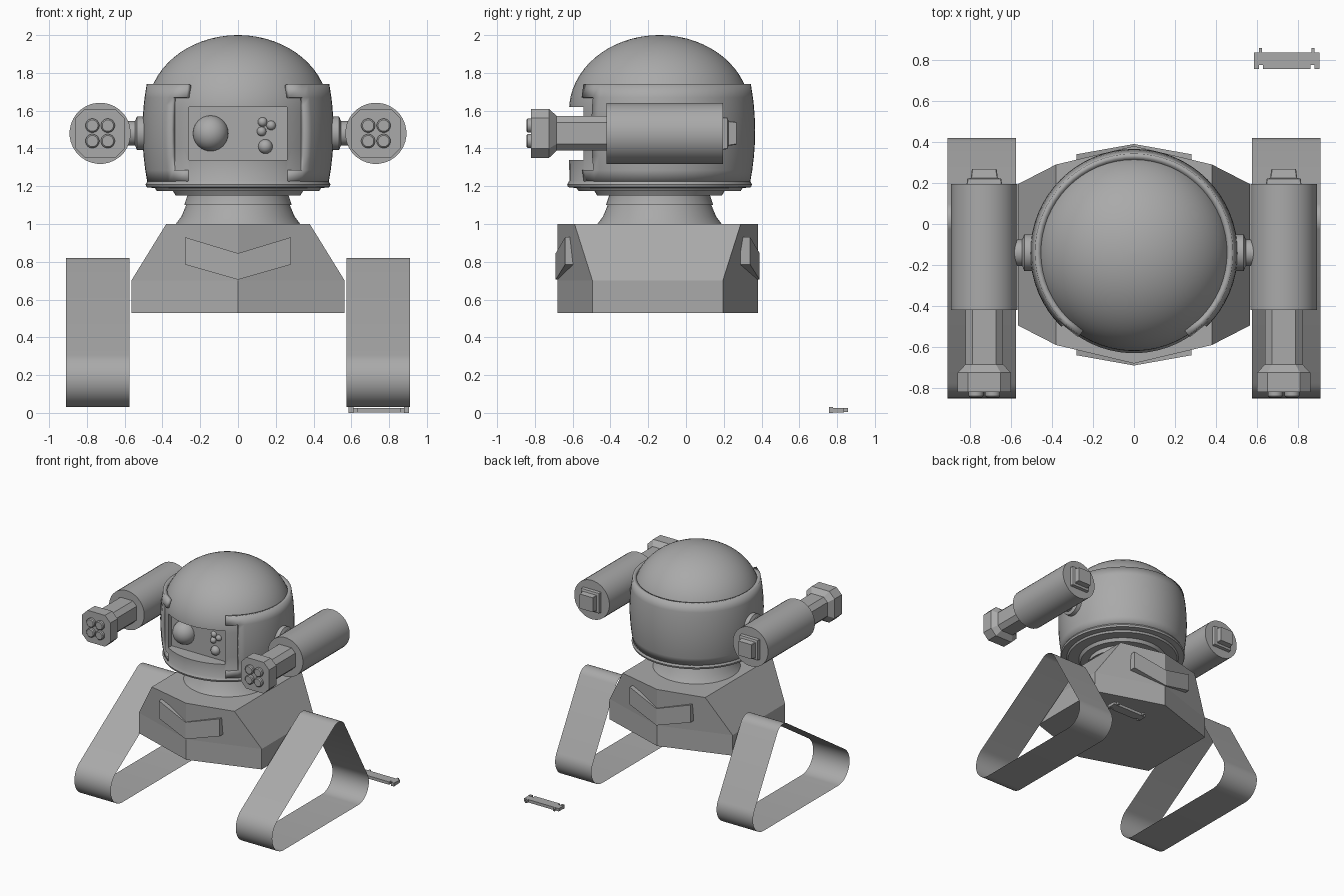
import bpy, bmesh, math
from mathutils import Vector, geometry

cube = bpy.data.objects.get("Cube")
if cube:
    bpy.data.objects.remove(cube, do_unlink=True)

grey = bpy.data.materials.new("mid_grey")
grey.use_nodes = True
GREY = (0.4, 0.4, 0.4, 1)
grey.diffuse_color = GREY
grey.node_tree.nodes["Principled BSDF"].inputs["Base Color"].default_value = GREY

HEAD_Y = -0.14
ARM_X, ARM_Z = 0.73, 1.48


def make(name, bm):
    bmesh.ops.recalc_face_normals(bm, faces=bm.faces)
    mesh = bpy.data.meshes.new(name)
    bm.to_mesh(mesh)
    bm.free()
    mesh.materials.append(grey)
    obj = bpy.data.objects.new(name, mesh)
    bpy.context.collection.objects.link(obj)
    return obj


def smooth(obj, angle=32):
    bpy.ops.object.select_all(action='DESELECT')
    obj.select_set(True)
    bpy.context.view_layer.objects.active = obj
    bpy.ops.object.shade_smooth_by_angle(angle=math.radians(angle))


def loft(name, rings, caps=True):
    """Skin closed rings of points."""
    bm = bmesh.new()
    rows = [[bm.verts.new(p) for p in ring] for ring in rings]
    n = len(rows[0])
    for a, b in zip(rows, rows[1:]):
        for i in range(n):
            j = (i + 1) % n
            bm.faces.new((a[i], a[j], b[j], b[i]))
    if caps:
        bm.faces.new(rows[0])
        bm.faces.new(rows[-1])
    return make(name, bm)


def ring(r, t, axis, centre, n):
    """Circle of radius r at distance t along an axis."""
    out = []
    for i in range(n):
        a = math.tau * (i + 0.5) / n
        u, v = r * math.cos(a), r * math.sin(a)
        p = {"x": (t, u, v), "y": (u, t, v), "z": (u, v, t)}[axis]
        out.append(Vector(p) + Vector(centre))
    return out


def turned(name, profile, axis, centre, n=48):
    obj = loft(name, [ring(r, t, axis, centre, n) for r, t in profile])
    smooth(obj)
    return obj


def block(name, size, centre):
    bm = bmesh.new()
    bmesh.ops.create_cube(bm, size=1)
    for v in bm.verts:
        v.co = Vector(v.co[i] * size[i] + centre[i] for i in range(3))
    return make(name, bm)


def ball(name, r, centre):
    bm = bmesh.new()
    bmesh.ops.create_uvsphere(bm, u_segments=24, v_segments=12, radius=r)
    bmesh.ops.translate(bm, verts=bm.verts, vec=centre)
    smooth(make(name, bm))


def chamfered(h, c, y, x):
    """Square ring with cut corners, facing along y."""
    k = h - c
    pts = [(h, -k), (h, k), (k, h), (-k, h), (-h, k), (-h, -k), (-k, -h), (k, -h)]
    return [Vector((x + u, y, ARM_Z + v)) for u, v in pts]


# Body: pointed hexagonal hull with sloping shoulders
def hexagon(x, y, z):
    return [Vector((px, py - 0.15, z)) for px, py in
            [(0, -0.53), (x, -y), (x, y), (0, 0.53), (-x, y), (-x, -y)]]


loft("body", [hexagon(0.565, 0.345, 0.53), hexagon(0.565, 0.345, 0.7),
              hexagon(0.38, 0.44, 1.0)])

# Chevron plates on front and back
for name, s in (("front_chevron", -1), ("back_chevron", 1)):
    sections = []
    for x, top, bottom, out in ((-0.28, 0.93, 0.785, 0.49), (0, 0.845, 0.705, 0.54),
                                (0.28, 0.93, 0.785, 0.49)):
        sections.append([Vector((x, s * d - 0.15, z)) for d, z in
                         ((out, bottom), (out, top), (out - 0.08, top), (out - 0.08, bottom))])
    loft(name, sections)

# Neck
turned("neck", [(0.33, 0.99), (0.33, 1.0), (0.3, 1.04), (0.275, 1.1), (0.285, 1.1),
                (0.265, 1.16), (0.265, 1.2)], "z", (0, HEAD_Y, 0))

# Head: stepped rim, drum and dome, with a recessed face
dome = [(0.48 * math.cos(a), 1.6 + 0.4 * math.sin(a))
        for a in (math.radians(89 * i / 16) for i in range(17))]
head = turned("head", [(0.2, 1.15), (0.33, 1.15), (0.345, 1.175), (0.43, 1.175), (0.44, 1.19),
                       (0.485, 1.195), (0.49, 1.21), (0.478, 1.23), (0.48, 1.4)] + dome,
              "z", (0, HEAD_Y, 0), 64)
cutter = block("face_cutter", (0.52, 0.3, 0.28), (0, -0.65, 1.48))
cutter.hide_render = True
cut = head.modifiers.new("face_recess", 'BOOLEAN')
cut.operation, cut.solver, cut.object = 'DIFFERENCE', 'EXACT', cutter
bpy.context.view_layer.objects.active = head
bpy.ops.object.modifier_apply(modifier=cut.name)
bpy.data.objects.remove(cutter, do_unlink=True)
smooth(head)

# Face details
ball("eye", 0.095, (-0.145, -0.49, 1.48))
for i, (x, z, r) in enumerate(((0.13, 1.54, 0.025), (0.175, 1.522, 0.025),
                               (0.125, 1.49, 0.025), (0.145, 1.41, 0.038))):
    ball(f"face_button_{i + 1}", r, (x, -0.5, z))

# Wrap-around shell, open at the front, with tabs at top and bottom
a1, a2 = math.asin(0.27 / 0.49), math.asin(0.35 / 0.5)
steps = 48
angles = [a1] + [a2 + (math.tau - 2 * a2) * i / steps for i in range(steps + 1)] + [math.tau - a1]
levels = [1.22, 1.285, 1.36, 1.43, 1.5, 1.57, 1.63, 1.67, 1.74]
bm = bmesh.new()
grid = []
for z in levels:
    r = 0.506 - 0.36 * (z - 1.49) ** 2
    grid.append([bm.verts.new((r * math.sin(a), HEAD_Y - r * math.cos(a), z)) for a in angles])
for i in range(len(levels) - 1):
    tab = levels[i] < 1.25 or levels[i + 1] > 1.7
    for j in range(len(angles) - 1):
        if tab or 0 < j < len(angles) - 2:
            bm.faces.new((grid[i][j], grid[i][j + 1], grid[i + 1][j + 1], grid[i + 1][j]))
bmesh.ops.delete(bm, geom=[v for v in bm.verts if not v.link_faces], context='VERTS')
shell = make("head_shell", bm)
solid = shell.modifiers.new("thickness", 'SOLIDIFY')
solid.thickness, solid.offset = 0.03, -1
smooth(shell)

# Track loop outline: hull around three rollers (y, z, radius)
dots = [Vector((y + r * math.cos(math.tau * i / 48), z + r * math.sin(math.tau * i / 48)))
        for y, z, r in ((-0.7, 0.18, 0.15), (0.28, 0.17, 0.14), (0.02, 0.73, 0.09))
        for i in range(48)]
outline = [dots[i] for i in geometry.convex_hull_2d(dots)]

for side, s in (("left", 1), ("right", -1)):
    x = s * ARM_X
    # Thin track band
    band = loft(f"{side}_track", [[Vector((s * w, p.x, p.y)) for p in outline]
                                  for w in (0.575, 0.91)], caps=False)
    smooth(band)
    # Arm: joint, cylinder, barrel, muzzle, nozzles and rear cap
    turned(f"{side}_arm_joint", [(0.09, s * 0.47), (0.09, s * 0.535), (0.065, s * 0.545),
                                 (0.065, s * 0.6)], "x", (0, HEAD_Y, ARM_Z), 24)
    turned(f"{side}_arm_cylinder", [(0.162, -0.42), (0.162, 0.195)], "y", (x, 0, ARM_Z), 32)
    loft(f"{side}_barrel", [chamfered(0.092, 0.035, y, x) for y in (-0.7, -0.41)])
    loft(f"{side}_muzzle", [chamfered(h, c, y, x) for h, c, y in
                            ((0.13, 0.05, -0.82), (0.13, 0.05, -0.725), (0.092, 0.035, -0.685))])
    for i, (u, v) in enumerate(((-1, -1), (1, -1), (-1, 1), (1, 1))):
        turned(f"{side}_nozzle_{i + 1}", [(0.03, -0.845), (0.037, -0.838), (0.037, -0.81)], "y",
               (x + u * 0.041, 0, ARM_Z + v * 0.041), 20)
    loft(f"{side}_rear_cap", [chamfered(h, 0.004, y, x) for h, y in
                              ((0.087, 0.19), (0.083, 0.22), (0.066, 0.225), (0.06, 0.268))])

# Loose clip on the ground: bar, end blocks and pegs
block("clip_bar", (0.32, 0.06, 0.024), (0.745, 0.806, 0.015))
block("clip_lip", (0.23, 0.02, 0.024), (0.745, 0.767, 0.015))
for name, s in (("left", 1), ("right", -1)):
    block(f"clip_{name}_end", (0.025, 0.02, 0.03), (0.745 + s * 0.147, 0.767, 0.015))
    block(f"clip_{name}_peg", (0.016, 0.025, 0.02), (0.745 + s * 0.128, 0.845, 0.015))
